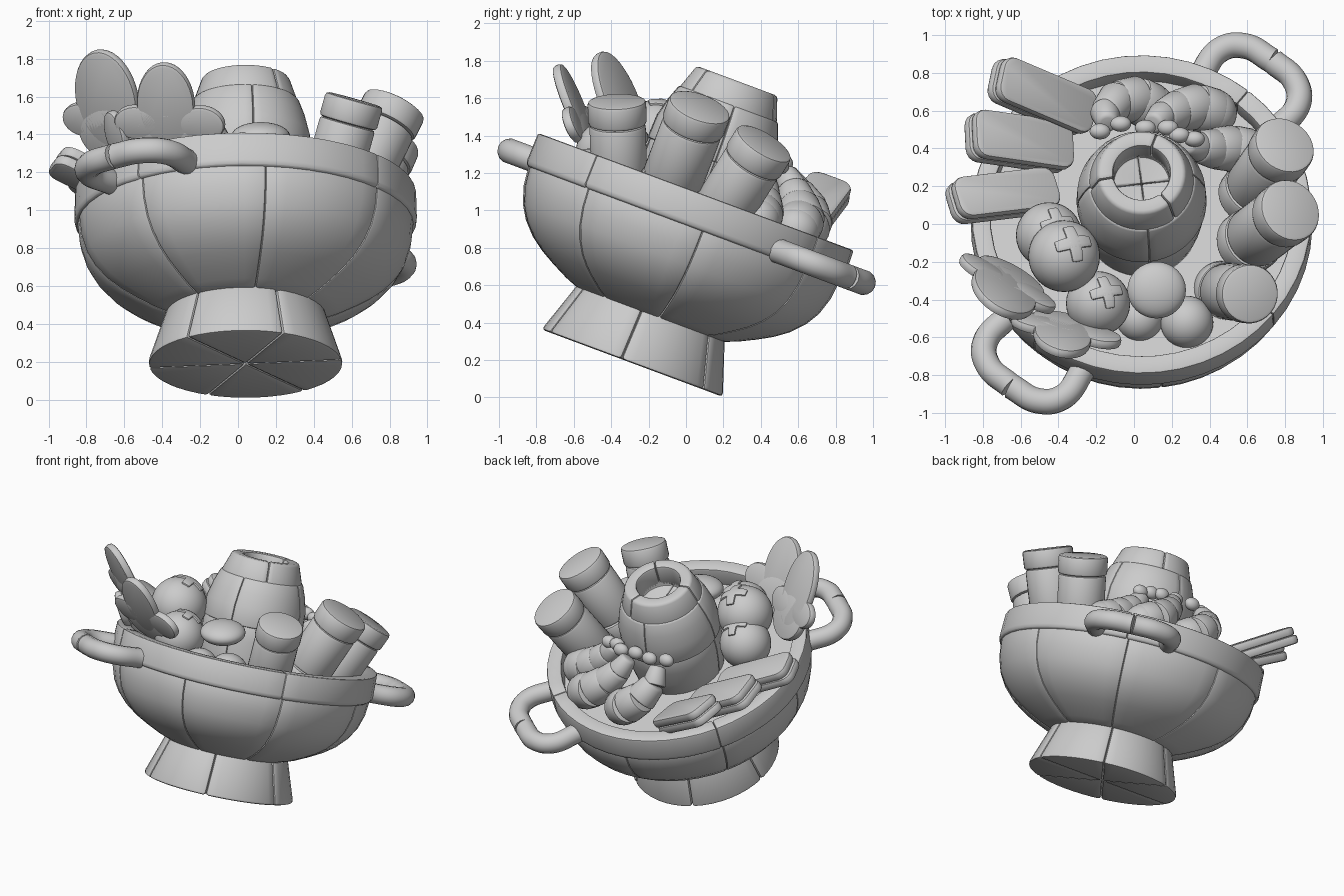
import bpy, bmesh, math
from mathutils import Matrix, Vector as V

if "Cube" in bpy.data.objects:
    bpy.data.objects.remove(bpy.data.objects["Cube"])

# Tilted frame of the whole bowl
TILT = Matrix.Translation((.04, -.288, .183)) @ Matrix.Rotation(math.radians(-20.4), 4, 'X')
UP = (TILT.to_3x3() @ V((0, 0, 1))).normalized()


def finish(bm, name, bevel=0.0, m=None):
    bmesh.ops.remove_doubles(bm, verts=bm.verts, dist=1e-5)
    bmesh.ops.recalc_face_normals(bm, faces=bm.faces)
    if bevel:
        edges = [e for e in bm.edges if len(e.link_faces) == 2 and e.calc_face_angle(0) > math.radians(38)]
        bmesh.ops.bevel(bm, geom=edges, offset=bevel, segments=2, profile=.5,
                        affect='EDGES', clamp_overlap=True)
    me = bpy.data.meshes.new(name)
    bm.to_mesh(me)
    bm.free()
    if m is not None:
        me.transform(m)
    me.shade_smooth()
    me.set_sharp_from_angle(angle=math.radians(40))
    ob = bpy.data.objects.new(name, me)
    bpy.context.collection.objects.link(ob)
    return ob


def wedges(name, profile, count, start, bevel=.012, steps=48):
    """Closed profile (radius, height) revolved in separate panels."""
    n = steps // count
    for k in range(count):
        bm = bmesh.new()
        rings = []
        for i in range(n + 1):
            a = math.radians(start) + (k + i / n) * math.tau / count
            rings.append([bm.verts.new((r * math.cos(a), r * math.sin(a), z)) for r, z in profile])
        for a, b in zip(rings, rings[1:]):
            for j in range(len(profile)):
                j2 = (j + 1) % len(profile)
                bm.faces.new((a[j], a[j2], b[j2], b[j]))
        bm.faces.new(rings[0])
        bm.faces.new(rings[-1][::-1])
        finish(bm, f"{name}_{k + 1}", bevel, TILT)


def frustum(name, p0, p1, r0, r1, bevel=.018):
    p0, p1 = V(p0), V(p1)
    d = p1 - p0
    bm = bmesh.new()
    bmesh.ops.create_cone(bm, cap_ends=True, segments=32, radius1=r0, radius2=r1, depth=d.length)
    m = Matrix.Translation((p0 + p1) / 2) @ d.to_track_quat('Z', 'Y').to_matrix().to_4x4()
    return finish(bm, name, bevel, m)


def ball(name, c, size):
    bm = bmesh.new()
    bmesh.ops.create_uvsphere(bm, u_segments=32, v_segments=20, radius=1)
    return finish(bm, name, 0, Matrix.Translation(c) @ Matrix.Diagonal((*size, 1)))


def frame(c, x, y, z):
    m = Matrix((x, y, z)).transposed().to_4x4()
    m.translation = c
    return m


# Foot, bowl, rim
wedges("foot", [(0, 0), (.517, 0), (.41, .32), (0, .32)], 6, -7, .02)
wedges("bowl_panel", [(0, .27), (.40, .27), (.49, .305), (.58, .35), (.66, .395), (.735, .45), (.80, .52),
                      (.845, .595), (.875, .69), (.888, .81), (0, .81)], 8, -83, .014)
wedges("rim", [(.80, .79), (.89, .79), (.905, .81), (.90, .978), (.80, .978)], 4, -39)
bm = bmesh.new()
bmesh.ops.create_cone(bm, cap_ends=True, segments=48, radius1=.81, radius2=.81, depth=.06)
finish(bm, "bowl_filling", 0, TILT @ Matrix.Translation((0, 0, .82)))

# Handles, each in two mirrored halves
for n, ang in enumerate((53, 233)):
    for side in (1, -1):
        cu = bpy.data.curves.new("handle", 'CURVE')
        cu.dimensions = '3D'
        cu.bevel_depth = .068
        cu.bevel_resolution = 5
        cu.use_fill_caps = True
        sp = cu.splines.new('BEZIER')
        pts = [(.84, .25), (1.04, .255), (1.13, .165), (1.15, .003)]
        sp.bezier_points.add(len(pts) - 1)
        for bp, (u, t) in zip(sp.bezier_points, pts):
            bp.co = Matrix.Rotation(math.radians(ang), 3, 'Z') @ V((u, t * side, .835))
            bp.handle_left_type = bp.handle_right_type = 'AUTO'
        ob = bpy.data.objects.new(f"handle_{n + 1}_{'left' if side > 0 else 'right'}", cu)
        ob.matrix_world = TILT
        bpy.context.collection.objects.link(ob)

# Barrel in the middle
wedges("barrel_base", [(0, .83), (.30, .83), (.32, .95), (.332, 1.06), (.332, 1.17), (0, 1.17)], 4, -83)
wedges("barrel_middle", [(0, 1.16), (.345, 1.16), (.34, 1.29), (.315, 1.39), (.282, 1.48), (.15, 1.48),
                         (.15, 1.44), (0, 1.44)], 4, -83)
wedges("barrel_top", [(.15, 1.44), (.15, 1.61), (.23, 1.61), (.275, 1.48), (.275, 1.44)], 3, -50, .016)

# Rolls with caps on the right
for i, (top, d, r) in enumerate([((.80, .42, 1.36), (.35, .5, .8), .168),
                                 ((.83, .075, 1.555), (.42, .32, .85), .172),
                                 ((.615, -.37, 1.585), (.27, -.03, .96), .157)]):
    top, d = V(top), V(d).normalized()
    frustum(f"roll_cap_{i + 1}", top - d * .13, top, r, r)
    frustum(f"roll_body_{i + 1}", top - d * .46, top - d * .13, r * .96, r * .96)
    frustum(f"roll_base_{i + 1}", top - d * .58, top - d * .46, r, r)

# Buns with raised crosses
for i, (c, r) in enumerate([((-.45, -.06, 1.24), .175), ((-.37, -.17, 1.40), .19), ((-.19, -.42, 1.31), .17)]):
    ball(f"bun_{i + 1}", c, (r, r, r))
    z = V((.27, .36, .85)).normalized()
    x = V((1, .3, 0)).cross(z).normalized()
    m = frame(V(c), x, z.cross(x), z)
    for k in range(2):
        bm = bmesh.new()
        bmesh.ops.create_grid(bm, x_segments=12, y_segments=3, size=1)
        ext = bmesh.ops.extrude_face_region(bm, geom=bm.faces[:] + bm.edges[:] + bm.verts[:])
        outer = {v for v in ext['geom'] if isinstance(v, bmesh.types.BMVert)}
        for v in bm.verts:
            h = .012 if v in outer else -.02
            v.co = V((v.co.x * .6, v.co.y * .18, 1)).normalized() * (r + h)
        finish(bm, f"bun_cross_{i + 1}_{k + 1}", .008, m @ Matrix.Rotation(k * math.pi / 2, 4, 'Z'))

# Small round vegetables at the front
ball("mushroom_cap", (.12, -.35, 1.39), (.155, .15, .075))
ball("small_ball_right", (.28, -.52, 1.19), (.14, .14, .14))
ball("small_ball_left", (.03, -.50, 1.17), (.125, .125, .125))


# Leaves: flat lobes on a shared plane, placed by (across, along) offsets
def leaf(name, c, w, l, lobes):
    c, l, w = V(c), V(l).normalized(), V(w)
    w = (w - l * w.dot(l)).normalized()
    for k, (a, b, rw, rl) in enumerate(lobes):
        bm = bmesh.new()
        bmesh.ops.create_cone(bm, cap_ends=True, segments=40, radius1=1, radius2=1, depth=.055)
        bmesh.ops.scale(bm, vec=(rw, rl, 1), verts=bm.verts)
        finish(bm, f"{name}_lobe_{k + 1}", .018, frame(c + w * a + l * b, w, l, w.cross(l)))


leaf("leaf_large", (-.69, -.36, 1.59), (.85, -.5, 0), (-.12, -.36, .93),
     [(0, 0, .185, .275), (.01, -.2, .20, .16), (-.15, -.13, .13, .095), (.16, -.13, .13, .095)])
leaf("leaf_small", (-.38, -.60, 1.56), (.97, -.22, 0), (-.03, -.38, .93),
     [(0, .0, .155, .235), (0, -.17, .18, .13), (-.16, -.11, .12, .095), (.19, -.10, .125, .10)])
leaf("leaf_sprig", (-.64, -.44, 1.40), (.5, -.8, 0), (-.2, -.2, .9), [(0, 0, .085, .13)])

# Layered slices hanging over the left edge
for i, (a, b, w) in enumerate([((-.23, .57, .86), (-.725, .78, 1.14), .25),
                               ((-.34, .40, .93), (-.86, .475, 1.20), .27),
                               ((-.42, .185, 1.01), (-.955, .12, 1.27), .235)]):
    a, b = V(a), V(b)
    x = (b - a).normalized()
    z = (UP - x * UP.dot(x)).normalized()
    for k in range(2):
        bm = bmesh.new()
        bmesh.ops.create_cube(bm, size=1)
        bmesh.ops.scale(bm, vec=((b - a).length, w, .062), verts=bm.verts)
        up = [e for e in bm.edges if abs(e.verts[0].co.z - e.verts[1].co.z) > .01]
        bmesh.ops.bevel(bm, geom=up, offset=.07, segments=4, profile=.5, affect='EDGES')
        finish(bm, f"slice_{i + 1}_layer_{k + 1}", .018,
               frame((a + b) / 2 + z * (.025 - .06 * k) + x * (.012 * k), x, z.cross(x), z))

# Prawns at the back: tapered body segments and two tail beads
prawns = [
    ([(-.14, .53, 1.21), (-.15, .59, 1.11), (-.09, .65, 1.01), (.01, .66, .93), (.09, .62, .88)],
     [(-.18, .49, 1.25), (-.07, .53, 1.25)]),
    ([(.10, .53, 1.21), (.15, .57, 1.12), (.23, .60, 1.03), (.33, .62, .95), (.42, .59, .90)],
     [(.06, .51, 1.25), (.18, .51, 1.24)]),
    ([(.28, .43, 1.22), (.34, .41, 1.14), (.42, .40, 1.06), (.51, .40, .99), (.60, .38, .95)],
     [(.24, .47, 1.25), (.32, .45, 1.24)])]
for i, (path, beads) in enumerate(prawns):
    radii = [.055, .085, .11, .125, .128]
    for k in range(4):
        frustum(f"prawn_{i + 1}_segment_{k + 1}", path[k],
                V(path[k + 1]) + (V(path[k + 1]) - V(path[k])) * .15, radii[k], radii[k + 1])
    ball(f"prawn_{i + 1}_head", path[4], (.125, .125, .125))
    for k, c in enumerate(beads):
        ball(f"prawn_{i + 1}_tail_{k + 1}", c, (.055, .042, .045))
